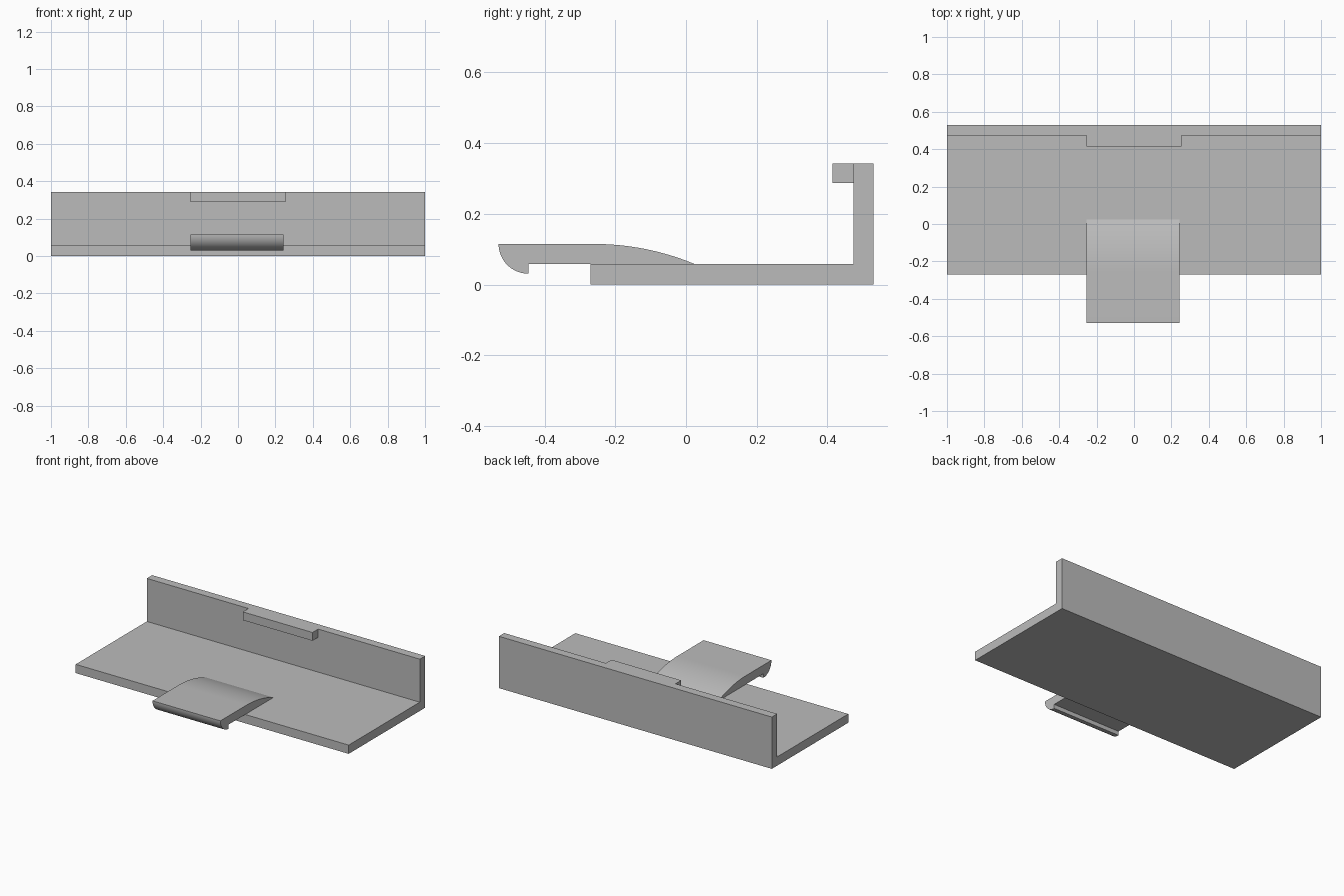
import bpy
import bmesh
import math

cube = bpy.data.objects.get("Cube")
if cube:
    bpy.data.objects.remove(cube, do_unlink=True)

grey = bpy.data.materials.new("plain grey")
grey.use_nodes = True
colour = (0.5, 0.5, 0.5, 1)
grey.diffuse_color = colour
grey.node_tree.nodes["Principled BSDF"].inputs["Base Color"].default_value = colour


def extrude_profile(name, points, x0, x1):
    """Sweep a closed (y, z) outline along x."""
    bm = bmesh.new()
    face = bm.faces.new([bm.verts.new((x0, y, z)) for y, z in points])
    new = bmesh.ops.extrude_face_region(bm, geom=[face])["geom"]
    verts = [v for v in new if isinstance(v, bmesh.types.BMVert)]
    bmesh.ops.translate(bm, verts=verts, vec=(x1 - x0, 0, 0))
    bmesh.ops.recalc_face_normals(bm, faces=bm.faces)
    mesh = bpy.data.meshes.new(name)
    bm.to_mesh(mesh)
    bm.free()
    mesh.materials.append(grey)
    obj = bpy.data.objects.new(name, mesh)
    bpy.context.collection.objects.link(obj)
    return obj


def arc(cy, cz, radius, start, end, steps):
    angles = [start + (end - start) * i / steps for i in range(steps + 1)]
    return [(cy + radius * math.cos(a), cz + radius * math.sin(a)) for a in angles]


FRONT, BACK, WALL = -0.27, 0.53, 0.474
FLOOR, TOP = 0.058, 0.343

# Floor plate and back wall in one L-shaped section
extrude_profile("base_and_back_wall", [
    (FRONT, 0), (BACK, 0), (BACK, TOP), (WALL, TOP), (WALL, FLOOR), (FRONT, FLOOR)], -1, 1)

# Small ledge on the top of the wall
extrude_profile("wall_catch", [
    (0.415, 0.288), (WALL, 0.288), (WALL, TOP), (0.415, TOP)], -0.255, 0.255)

# Front tab: curved ramp, flat top, rounded downward lip
tab_top, ramp_start, ramp_end = 0.115, -0.26, 0.025
drop, run = tab_top - FLOOR, ramp_end - ramp_start
radius = (run ** 2 + drop ** 2) / (2 * drop)
ramp = arc(ramp_start, tab_top - radius, radius,
           math.pi / 2 - math.asin(run / radius), math.pi / 2, 16)
lip = arc(-0.446, tab_top, 0.084, math.pi, math.pi * 1.5, 16)
tab = extrude_profile("front_tab", ramp + lip + [(-0.446, FLOOR)], -0.255, 0.242)

bpy.ops.object.select_all(action="DESELECT")
tab.select_set(True)
bpy.context.view_layer.objects.active = tab
bpy.ops.object.shade_smooth_by_angle(angle=math.radians(30))
